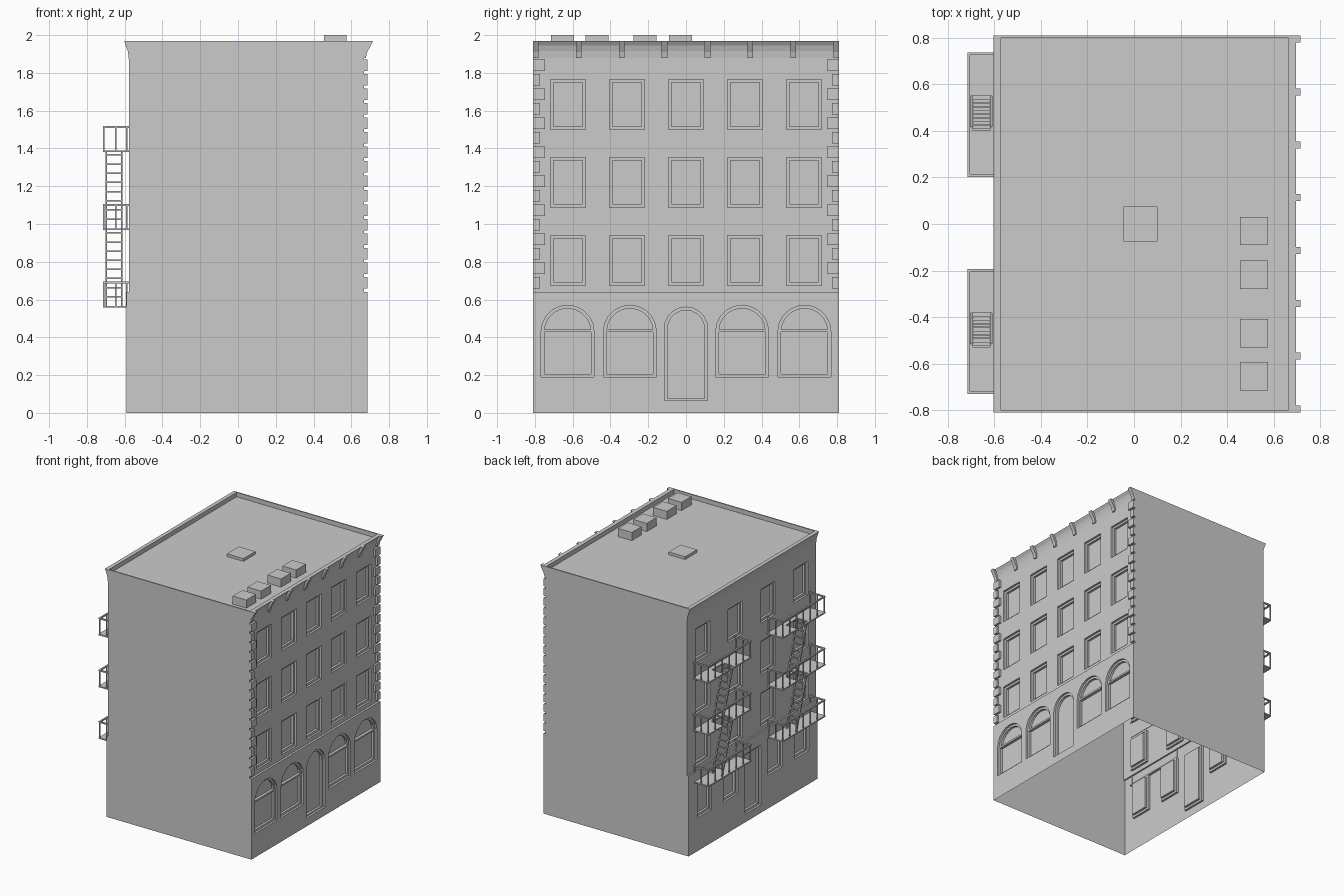
import bpy, bmesh
from math import sin, cos, pi

if "Cube" in bpy.data.objects:
    bpy.data.objects.remove(bpy.data.objects["Cube"])


def prism(bm, pts, lo, hi, axis):
    """Extrude a 2D profile from lo to hi along 'x' (pts are y,z) or 'y' (pts are x,z)."""
    put = (lambda a, b, t: (t, a, b)) if axis == 'x' else (lambda a, b, t: (a, t, b))
    va = [bm.verts.new(put(a, b, lo)) for a, b in pts]
    vb = [bm.verts.new(put(a, b, hi)) for a, b in pts]
    n = len(pts)
    faces = [bm.faces.new(va), bm.faces.new(vb[::-1])]
    for i in range(n):
        j = (i + 1) % n
        faces.append(bm.faces.new((va[j], va[i], vb[i], vb[j])))
    bmesh.ops.recalc_face_normals(bm, faces=faces)


def rect(a0, a1, b0, b1):
    return [(a0, b0), (a1, b0), (a1, b1), (a0, b1)]


def box(bm, x0, x1, y0, y1, z0, z1):
    prism(bm, rect(y0, y1, z0, z1), x0, x1, 'x')


def arch(c, r, z0, spring, n=10):
    return [(c - r, z0), (c + r, z0)] + [
        (c + r * cos(pi * i / n), spring + r * sin(pi * i / n)) for i in range(n + 1)]


def finish(bm, name):
    me = bpy.data.meshes.new(name)
    bm.to_mesh(me)
    bm.free()
    ob = bpy.data.objects.new(name, me)
    bpy.context.collection.objects.link(ob)
    return ob


# Building body: wall profile with ground floor step and flared cornices
bm = bmesh.new()
front = [(.685, 0), (.685, .64), (.668, .64), (.668, 1.88), (.672, 1.915), (.681, 1.945), (.697, 1.97)]
back = [(-.603, 1.97), (-.594, 1.945), (-.582, 1.91), (-.578, 1.87), (-.578, .64), (-.59, .64), (-.59, 0)]
prism(bm, front + back, -.81, .81, 'y')
body = finish(bm, "building_body")

# Openings: a shallow outer reveal and a deeper inner pane
ROWS = [.675, 1.088, 1.5]
ARCHES = [-.627, -.297, .297, .627]
cutters = []
for k, (inset, depth) in enumerate([(0, .016), (.017, .034)]):
    bm = bmesh.new()

    def cut(pts, wall):
        s = 1 if wall > 0 else -1
        a, b = sorted((wall - s * depth, wall + s * .06))
        prism(bm, pts, a, b, 'x')

    def window(c, w, z0, z1, wall):
        cut(rect(c - w + inset, c + w - inset, z0 + inset, z1 - inset), wall)

    for z in ROWS:
        for i in range(5):
            window((i - 2) * .3125, .093, z, z + .265, .668)
        for i in range(4):
            window((i - 1.5) * .41, .09, z, z + .265, -.578)
    for c in ARCHES:
        cut(arch(c, .14 - inset, .19 + inset, .43), .685)
    cut(arch(0, .115 - inset, .065 + inset * .6, .445), .685)
    for c in (-.61, -.28, .28, .61):
        window(c, .09, .265, .56, -.59)
    window(0, .1, .065, .54, -.59)
    if k == 0:  # sunken roof behind the parapet
        box(bm, -.572, .665, -.8, .8, 1.935, 2.1)
    cutter = finish(bm, f"opening_cutter_{k}")
    cutter.hide_render = True
    cutters.append(cutter)
    mod = body.modifiers.new("openings", 'BOOLEAN')
    mod.operation, mod.solver, mod.object = 'DIFFERENCE', 'EXACT', cutter

# Apply the cuts and open the underside
bm = bmesh.new()
bm.from_object(body, bpy.context.evaluated_depsgraph_get())
under = [f for f in bm.faces if all(v.co.z < 1e-4 for v in f.verts)]
bmesh.ops.delete(bm, geom=under, context='FACES')
body.modifiers.clear()
bm.to_mesh(body.data)
bm.free()
for c in cutters:
    bpy.data.objects.remove(c)

# Corner quoins, alternating wide and narrow
bm = bmesh.new()
for i in range(16):
    z = .659 + i * .0767
    w = .063 if i % 2 else .036
    for y0, y1 in ((-.81, -.81 + w), (.81 - w, .81)):
        box(bm, .66, .685, y0, y1, z, z + .061)
finish(bm, "corner_quoins")

# Cornice brackets
bm = bmesh.new()
for i in range(8):
    y = -.795 + i * .2271
    prism(bm, [(.665, 1.88), (.677, 1.88), (.684, 1.91), (.716, 1.97), (.665, 1.97)],
          y - .015, y + .015, 'y')
finish(bm, "cornice_brackets")

# Transom bars in the arched windows
bm = bmesh.new()
for c in ARCHES:
    box(bm, .65, .673, c - .124, c + .124, .427, .441)
finish(bm, "window_transoms")

# Roof equipment
bm = bmesh.new()
for y in (-.655, -.47, -.218, -.03):
    box(bm, .455, .575, y - .061, y + .061, 1.935, 2)
finish(bm, "roof_units")
bm = bmesh.new()
box(bm, -.045, .1, -.075, .075, 1.935, 1.957)
finish(bm, "roof_hatch")

# Fire escapes: platforms with ladder openings, railings and inclined ladders
X0, X1, LEVELS = -.716, -.575, (.557, .967, 1.38)
for name, yc in (("left", .47), ("right", -.462)):
    y0, y1 = yc - .268, yc + .268
    h0, h1 = yc - .068, yc + .08
    plat, rail, lad = bmesh.new(), bmesh.new(), bmesh.new()
    for i, z in enumerate(LEVELS):
        t = z + .01
        if i == 0:
            box(plat, X0, X1, y0, y1, z, t)
        else:
            box(plat, X0, X1, y0, h0, z, t)
            box(plat, X0, X1, h1, y1, z, t)
            box(plat, X0, -.703, h0, h1, z, t)
            box(plat, -.61, X1, h0, h1, z, t)
        # railing: top rails and posts
        r0, r1 = z + .128, z + .138
        box(rail, X0, X0 + .012, y0, y1, r0, r1)
        for y in (y0, y1 - .012):
            box(rail, X0 + .012, X1, y, y + .012, r0, r1)
            for x in (-.652, -.592):
                box(rail, x, x + .008, y + .002, y + .01, t, r0)
        for k in range(7):
            y = y0 + .002 + k * (y1 - y0 - .012) / 6
            box(rail, X0 + .002, X0 + .01, y, y + .008, t, r0)
        # ladder up to the next platform
        if i < 2:
            top = LEVELS[i + 1] + .01
            for x in (-.702, -.62):
                prism(lad, [(h1 - .014, t), (h1, t), (h0 + .014, top), (h0, top)], x, x + .009, 'x')
            for k in range(1, 9):
                f = k / 8.5
                y = (h1 - .007) * (1 - f) + (h0 + .007) * f
                zr = t + (top - t) * f
                box(lad, -.693, -.62, y - .007, y + .007, zr - .004, zr + .004)
    finish(plat, f"fire_escape_platforms_{name}")
    finish(rail, f"fire_escape_railings_{name}")
    finish(lad, f"fire_escape_ladders_{name}")
